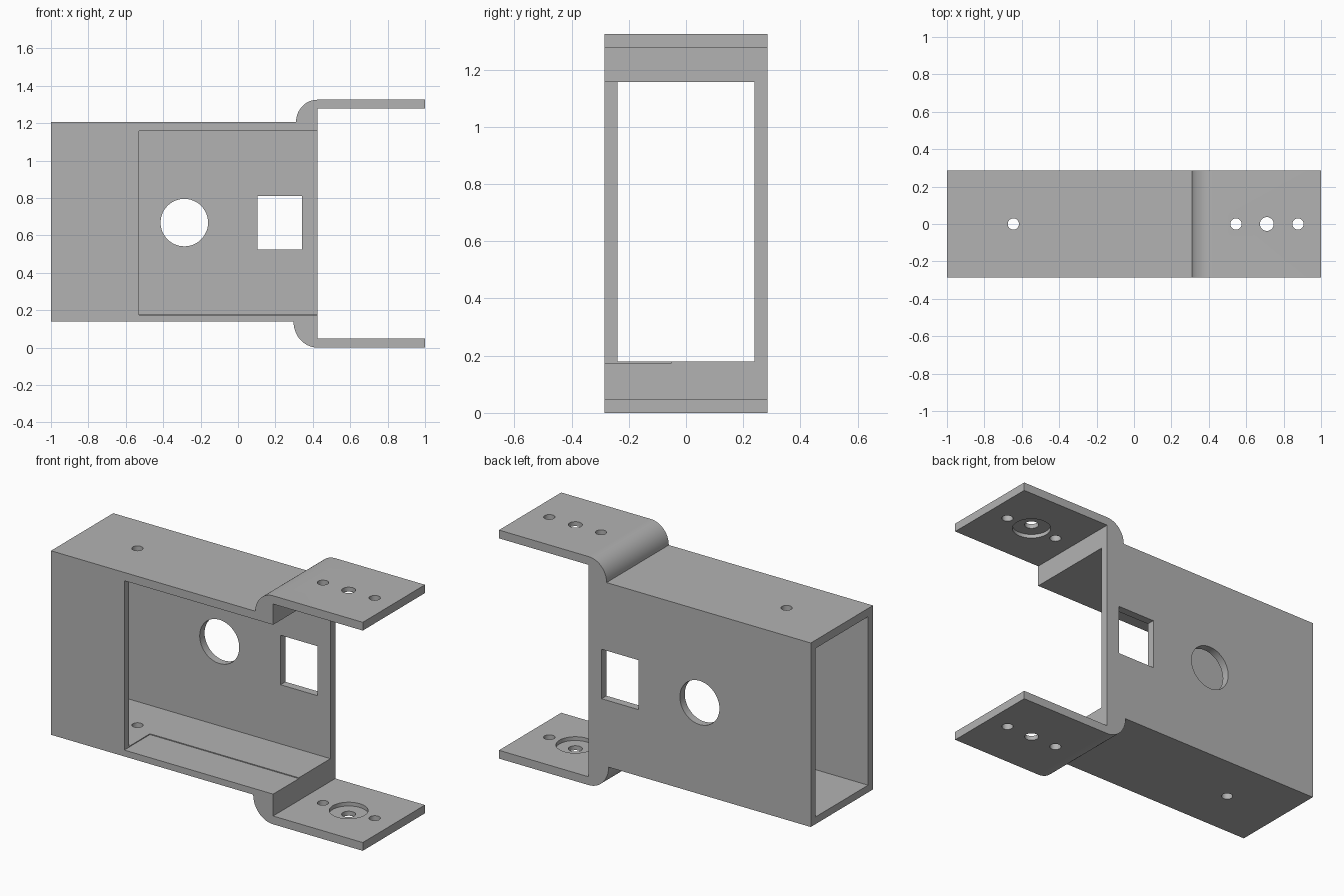
import bpy
import bmesh
import math
from mathutils import Matrix, Vector

cube = bpy.data.objects.get("Cube")
if cube:
    bpy.data.objects.remove(cube, do_unlink=True)

HALF_DEPTH = 0.285
WALL = 0.045
BOX_LOW, BOX_HIGH = 0.138, 1.205
FLOOR, CEILING = 0.18, 1.157
HEIGHT = 1.325
MOUTH = 0.425          # open end of the box
FLANGE = 0.048         # flange thickness


def finish(bm, name):
    bmesh.ops.recalc_face_normals(bm, faces=bm.faces)
    mesh = bpy.data.meshes.new(name)
    bm.to_mesh(mesh)
    bm.free()
    obj = bpy.data.objects.new(name, mesh)
    bpy.context.collection.objects.link(obj)
    return obj


def block(name, low, high):
    low, high = Vector(low), Vector(high)
    bm = bmesh.new()
    bmesh.ops.create_cube(bm, size=1)
    for v in bm.verts:
        v.co = (low + high) / 2 + v.co * (high - low)
    return finish(bm, name)


def drill(name, centre, radius, length, axis="Z"):
    bm = bmesh.new()
    turn = Matrix.Rotation(math.pi / 2, 4, "X") if axis == "Y" else Matrix()
    bmesh.ops.create_cone(bm, cap_ends=True, segments=48, radius1=radius,
                          radius2=radius, depth=length,
                          matrix=Matrix.Translation(centre) @ turn)
    return finish(bm, name)


def bend(rx, rz, z, sign, steps=16):
    """Quarter round from the box wall out to the flange."""
    angles = [math.pi / 2 * i / steps for i in range(steps + 1)]
    return [(MOUTH - rx * math.cos(a), z + sign * rz * math.sin(a)) for a in angles]


# Side profile: box with an offset flange above and below
upper = bend(0.115, HEIGHT - BOX_HIGH, BOX_HIGH, 1)
lower = bend(0.128, BOX_LOW, BOX_LOW, -1)
outline = [(-1, BOX_LOW), (-1, BOX_HIGH)] + upper
outline += [(1, HEIGHT), (1, HEIGHT - FLANGE), (MOUTH, HEIGHT - FLANGE),
            (MOUTH, FLANGE), (1, FLANGE), (1, 0)]
outline += lower[::-1]

bm = bmesh.new()
face = bm.faces.new([bm.verts.new((x, -HALF_DEPTH, z)) for x, z in outline])
side = bmesh.ops.extrude_face_region(bm, geom=[face])
moved = [g for g in side["geom"] if isinstance(g, bmesh.types.BMVert)]
bmesh.ops.translate(bm, verts=moved, vec=(0, 2 * HALF_DEPTH, 0))
bracket = finish(bm, "bracket")

# Hollow through the box, and the front opening with its shallow floor step
inner = HALF_DEPTH - WALL
cutters = [
    block("hollow", (-1.2, -inner, FLOOR), (0.6, inner, CEILING)),
    block("front_opening", (-0.53, -0.4, FLOOR - 0.005), (0.6, -0.05, CEILING)),
    # Back wall openings
    drill("round_opening", (-0.287, HALF_DEPTH, 0.668), 0.127, 0.3, "Y"),
    block("square_opening", (0.105, 0.1, 0.523), (0.342, 0.4, 0.81)),
]

# Screw holes through both box walls and both flanges
for x, radius in ((-0.645, 0.03), (0.545, 0.03), (0.71, 0.037), (0.877, 0.03)):
    cutters.append(drill("screw_hole", (x, 0, HEIGHT / 2), radius, 2))

# Round counterbores on the inner flange faces
for z in (FLANGE, HEIGHT - FLANGE):
    cutters.append(drill("counterbore", (0.71, 0, z), 0.102, 0.044))

bpy.context.view_layer.objects.active = bracket
for cutter in cutters:
    cutter.hide_render = True
    mod = bracket.modifiers.new(cutter.name, "BOOLEAN")
    mod.operation = "DIFFERENCE"
    mod.solver = "EXACT"
    mod.object = cutter
    bpy.ops.object.modifier_apply(modifier=mod.name)
    bpy.data.objects.remove(cutter, do_unlink=True)

# Single grey metal
grey = bpy.data.materials.new("grey_metal")
grey.use_nodes = True
colour = (0.45, 0.45, 0.45, 1)
grey.diffuse_color = colour
grey.node_tree.nodes["Principled BSDF"].inputs["Base Color"].default_value = colour
bracket.data.materials.clear()
bracket.data.materials.append(grey)

bpy.ops.object.select_all(action="DESELECT")
bracket.select_set(True)
bpy.ops.object.shade_smooth_by_angle(angle=math.radians(30))
